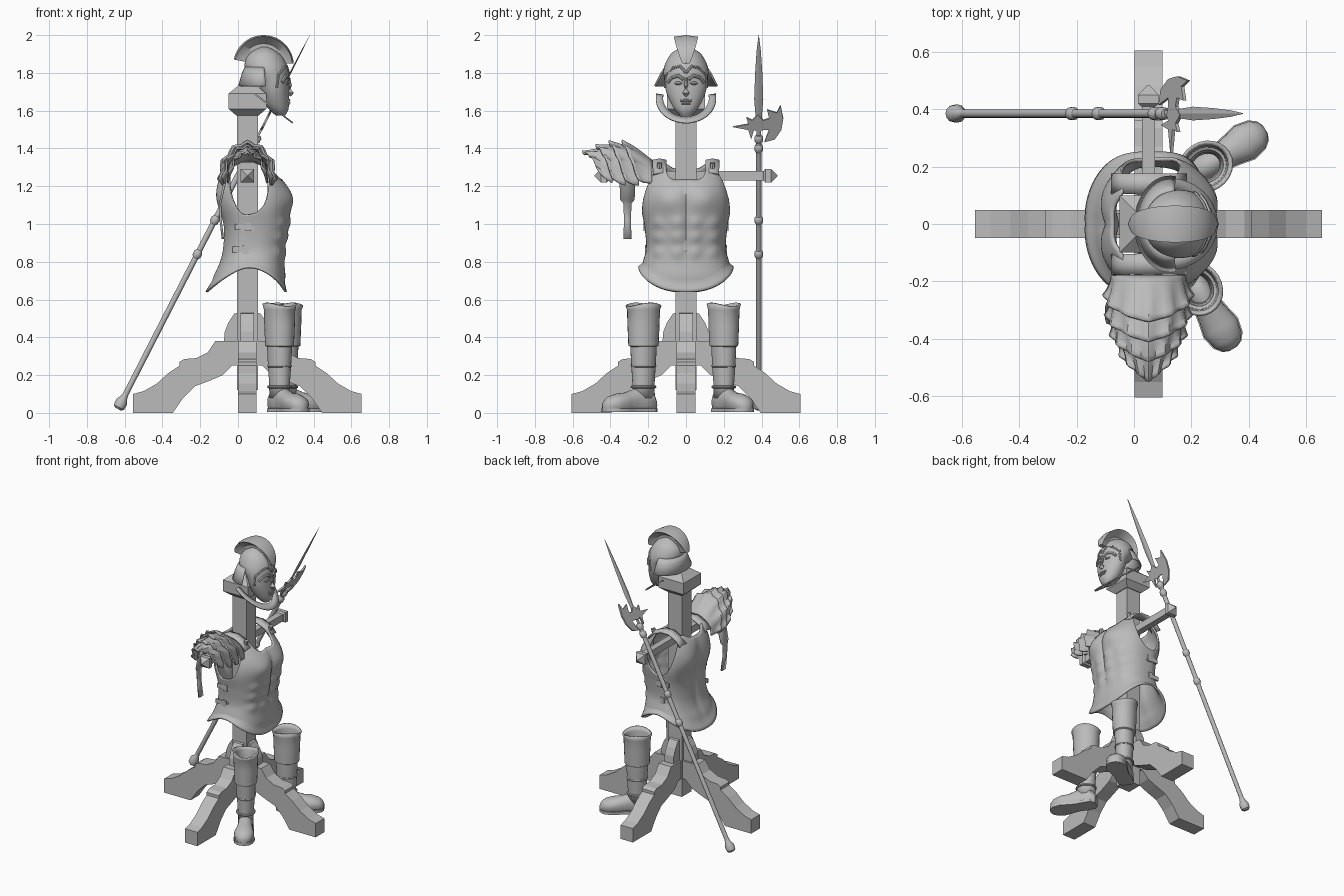
import bpy, bmesh
from math import sin, cos, pi, radians, exp
from mathutils import Vector, Matrix

if "Cube" in bpy.data.objects:
    bpy.data.objects.remove(bpy.data.objects["Cube"])

grey = bpy.data.materials.new("plain_grey")
grey.use_nodes = True
grey.diffuse_color = (0.5, 0.5, 0.5, 1)
grey.node_tree.nodes["Principled BSDF"].inputs["Base Color"].default_value = grey.diffuse_color


def finish(name, bm, smooth=True, thick=0, matrix=None):
    bmesh.ops.recalc_face_normals(bm, faces=bm.faces)
    mesh = bpy.data.meshes.new(name)
    bm.to_mesh(mesh)
    bm.free()
    mesh.materials.append(grey)
    ob = bpy.data.objects.new(name, mesh)
    bpy.context.collection.objects.link(ob)
    if matrix:
        ob.matrix_world = matrix
    if thick:
        mod = ob.modifiers.new("thickness", "SOLIDIFY")
        mod.thickness, mod.offset = thick, 0
    if smooth:
        bpy.ops.object.select_all(action="DESELECT")
        ob.select_set(True)
        bpy.context.view_layer.objects.active = ob
        bpy.ops.object.shade_smooth_by_angle(angle=radians(40))
    return ob


def loft(name, rings, closed=True, caps=True, **kw):
    """Skin a list of point rings."""
    bm = bmesh.new()
    rows = [[bm.verts.new(p) for p in r] for r in rings]
    n = len(rows[0])
    for a, b in zip(rows, rows[1:]):
        for i in range(n if closed else n - 1):
            j = (i + 1) % n
            bm.faces.new((a[i], a[j], b[j], b[i]))
    if closed and caps:
        bm.faces.new(rows[0])
        bm.faces.new(rows[-1])
    return finish(name, bm, **kw)


def box(name, size, at, rot=None):
    bm = bmesh.new()
    bmesh.ops.create_cube(bm, size=1)
    bmesh.ops.scale(bm, vec=size, verts=bm.verts)
    m = Matrix.Translation(at) @ (rot or Matrix())
    return finish(name, bm, smooth=False, matrix=m)


def tube(name, pts, radius, steps=8):
    """Round bar through points, with one radius or one per point."""
    pts = [Vector(p) for p in pts]
    rad = radius if isinstance(radius, list) else [radius] * len(pts)
    rings = []
    for i, p in enumerate(pts):
        d = pts[min(i + 1, len(pts) - 1)] - pts[max(i - 1, 0)]
        q = d.to_track_quat("Z", "Y")
        rings.append([p + q @ Vector((rad[i] * cos(a), rad[i] * sin(a), 0))
                      for a in (2 * pi * k / steps for k in range(steps))])
    return loft(name, rings)


def table(rows, t):
    """Smooth interpolation of rows keyed by their first entry."""
    t = min(max(t, rows[0][0]), rows[-1][0])
    k = max(i for i in range(len(rows) - 1) if rows[i][0] <= t)
    a, b = rows[k], rows[k + 1]
    p, q = rows[max(k - 1, 0)], rows[min(k + 2, len(rows) - 1)]
    h, out = b[0] - a[0], []
    s = (t - a[0]) / h
    for c in range(1, len(a)):
        m = (b[c] - p[c]) / (b[0] - p[0]) * h
        n = (q[c] - a[c]) / (q[0] - a[0]) * h
        d = b[c] - a[c]
        out.append(a[c] + s * (m + s * (3 * d - 2 * m - n + s * (m + n - 2 * d))))
    return out


def square(half, z, x=0.05):
    return [(x + half * i, half * j, z) for i, j in ((-1, -1), (1, -1), (1, 1), (-1, 1))]


# Stand: post with a faceted head, crossbar and four scrolled legs
loft("post", [square(.055, .12), square(.055, 1.6)], smooth=False)
loft("post_head", [square(h, z) for h, z in
     ((.06, 1.575), (.1, 1.61), (.1, 1.69), (.003, 1.77))], smooth=False)
box("crossbar", (.045, .88, .05), (.05, 0, 1.255))
for side, label in ((1, "left"), (-1, "right")):
    ends = ((.025, .41), (.036, .42), (.036, .45), (.003, .485))
    loft("crossbar_cap_" + label, [[(.05 + h * i, side * y, 1.255 + h * j) for i, j in
         ((-1, -1), (1, -1), (1, 1), (-1, 1))] for h, y in ends], smooth=False)

leg_outline = [(.605, 0), (.605, .1), (.55, .115), (.48, .155), (.42, .21), (.36, .25),
               (.36, .27), (.335, .285), (.27, .29), (.21, .32), (.17, .38), (.03, .38),
               (.03, .25), (.08, .25), (.13, .2), (.2, .17), (.28, .14), (.34, .08), (.395, 0)]
top_outline = [(.03, .37), (.125, .37), (.12, .43), (.1, .48), (.07, .525), (.03, .535)]
for k in range(4):
    m = Matrix.Translation((.05, 0, 0)) @ Matrix.Rotation(k * pi / 2, 4, "Z")
    for name, outline, w in (("leg", leg_outline, .049), ("leg_top", top_outline, .036)):
        loft(f"{name}_{k}", [[(r, s, z) for r, z in outline] for s in (-w, w)],
             smooth=False, matrix=m)

# Muscled breastplate: height, front x, back x, half width
body = [(.64, .235, -.15, .25), (.72, .245, -.125, .243), (.8, .24, -.09, .222),
        (.87, .24, -.075, .205), (.98, .258, -.07, .213), (1.1, .272, -.095, .232),
        (1.18, .262, -.1, .222), (1.25, .215, -.09, .2), (1.33, .14, -.05, .165)]
top_edge = [(0, 1.235), (20, 1.24), (40, 1.315), (60, 1.25), (75, 1.1), (95, 1.05),
            (115, 1.12), (132, 1.29), (145, 1.315), (165, 1.29), (180, 1.285)]


def bump(y, z, cy, cz, ry, rz):
    return exp(-((abs(y) - cy) / ry) ** 2 - ((z - cz) / rz) ** 2)


def body_point(a, z):
    front, back, w = table(body, z)
    c, s = cos(a), sin(a)
    reach = front - .06 if c > 0 else .06 - back
    x = .06 + reach * (1 if c > 0 else -1) * abs(c) ** .75
    y = w * (1 if s > 0 else -1) * abs(s) ** .85
    if c > 0:
        out = .02 * bump(y, z, .085, 1.13, .07, .06) - .012 * bump(y, z, 0, 1.05, .018, .2)
        for row in (.85, .93, 1.005):
            out += .013 * bump(y, z, .045, row, .032, .03) + .01 * bump(y, z, .14, row, .03, .025)
    else:
        out = .015 * bump(y, z, .09, 1.15, .07, .08) - .012 * bump(y, z, 0, 1, .025, .25)
    return (x + out * c, y + out * s, z)


rings = []
for v in range(37):
    ring = []
    for k in range(96):
        a = 2 * pi * k / 96
        low = .77 - .13 * abs(cos(a)) ** 1.5
        high = table(top_edge, abs((k * 3.75 + 180) % 360 - 180))[0]
        x, y, z = body_point(a, low + (high - low) * v / 36)
        lip = .018 * max(0, 1 - v / 3)
        ring.append((x + lip * cos(a), y + lip * sin(a), z))
    rings.append(ring)
loft("breastplate", rings, caps=False, thick=.012)

for side, label in ((1, "left"), (-1, "right")):
    # Shoulder straps, side straps and buckles
    path = [(.18, 1.27), (.14, 1.315), (.08, 1.34), (.02, 1.34), (-.04, 1.31), (-.075, 1.27)]
    loft("shoulder_strap_" + label, [[(x, side * y, z - abs(y - .14) * .2)
         for y in (.105, .14, .175)] for x, z in path], closed=False, thick=.014)
    tube("strap_stud_" + label, [(.155, side * .14, 1.29), (.165, side * .14, 1.325)], .014)
    for z, x in ((.985, .035), (.865, .02)):
        w = table(body, z)[2]
        box(f"side_strap_{label}_{z}", (.1, .012, .03), (x, side * w, z))
        box(f"buckle_{label}_{z}", (.03, .024, .045), (x + .02, side * w, z))

# Layered shoulder guard: outward y, crown height, half width, drop
guard = [(.18, 1.335, .125, .12), (.28, 1.4, .135, .19), (.38, 1.42, .125, .19),
         (.46, 1.41, .095, .14), (.55, 1.375, .04, .06)]
for i in range(4):
    start, end = .18 + .07 * i, .34 + .07 * i
    rings = []
    for v in range(9):
        ring = []
        for k in range(25):
            u = k / 12 - 1
            y = start + (end - start) * v / 8 - .09 * abs(u) ** 1.3 * v / 8
            crown, w, drop = table(guard, y)
            lift = .018 * (v / 8) ** 3 - .006 * i + .008 * cos(6 * pi * u) * v / 8
            ring.append((.05 + (w + lift) * sin(u * pi / 2), -y, crown + lift - drop * abs(u) ** 1.8))
        rings.append(ring)
    loft(f"shoulder_guard_plate_{i}", rings, closed=False, thick=.01)
strap = [(-.02, 1.32, .04), (-.07, 1.22, .042), (-.09, 1.13, .038), (-.095, 1.11, .022),
         (-.092, 1.02, .018), (-.08, .92, .022)]
loft("hanging_strap", [[(x, -.31 - w, z), (x, -.31 + w, z)] for x, z, w in strap],
     closed=False, thick=.012)

# Helmet with a face mask: height, back x, front x, half width
mask = [(1.575, .2, .25, .03), (1.6, .17, .265, .055), (1.64, .14, .27, .08),
        (1.7, .12, .27, .105), (1.76, .1, .268, .115), (1.82, .04, .265, .118),
        (1.87, .04, .245, .1), (1.91, .07, .21, .07), (1.937, .12, .16, .02)]


def mask_point(a, z):
    back, front, w = table(mask, z)
    return ((back + front) / 2 + (front - back) / 2 * cos(a), w * sin(a), z)


def on_face(y, z, out=0):
    back, front, w = table(mask, z)
    return ((back + front) / 2 + (front - back) / 2 * max(0, 1 - (y / w) ** 2) ** .5 + out, y, z)


loft("helmet_mask", [[mask_point(2 * pi * k / 40, 1.575 + .362 * v / 28) for k in range(40)]
                     for v in range(29)])
tube("nose", [on_face(0, 1.775), on_face(0, 1.73, .005), on_face(0, 1.695, .008),
              on_face(0, 1.68)], [.008, .011, .018, .01])
tube("upper_lip", [on_face(y, 1.655 - abs(y) * .1) for y in (-.03, -.012, 0, .012, .03)], .007)
tube("lower_lip", [on_face(y, 1.64) for y in (-.022, 0, .022)], .008)
for side, label in ((1, "left"), (-1, "right")):
    tube("brow_" + label, [on_face(side * y, z) for y, z in
         ((.012, 1.765), (.04, 1.785), (.075, 1.775), (.095, 1.75))], .01)
    tube("eye_" + label, [on_face(side * y, 1.745) for y in (.022, .034, .05, .064)],
         [.003, .009, .009, .003])
    tube("helmet_peak_" + label, [on_face(side * y, z) for y, z in
         ((0, 1.8), (.03, 1.835), (.07, 1.825), (.105, 1.79), (.108, 1.72))], .008)

# Neck flare behind, collar under the chin, and crest
arc = [radians(80 + 8 * k) for k in range(26)]
loft("neck_flare", [[(.125 + rx * cos(a), ry * sin(a), z) for a in arc] for rx, ry, z in
     ((.085, .11, 1.83), (.1, .13, 1.8), (.12, .165, 1.73))], closed=False, thick=.008)
arc = [radians(-100 + 8 * k) for k in range(26)]
loft("chin_collar", [[(.12 + .17 * f * cos(a), .16 * f * sin(a), 1.665 - .13 * f * cos(a))
     for a in arc] for f in (.76, .88, 1)], closed=False, thick=.008)
rings = []
for k in range(25):
    a = radians(4 + 165 * k / 24)
    w = .006 + .058 * sin(pi * (k + 1) / 26) ** .7
    rings.append([(.135 + r * cos(a), y, 1.84 + r * sin(a)) for r, y in
                  ((.085, -.012), (.115, -.014), (.152, -w), (.16, 0),
                   (.152, w), (.115, .014), (.085, .012))])
loft("helmet_crest", rings)

# Boots: shaft (height, radius along, radius across), foot (along, half width, height)
shaft = [(.07, .058, .046), (.15, .056, .048), (.25, .062, .055), (.345, .068, .06),
         (.35, .078, .07), (.46, .082, .074), (.54, .085, .076), (.575, .094, .083)]
foot = [(-.07, .025, .07), (-.045, .048, .11), (.01, .05, .13), (.06, .046, .12), (.11, .055, .1),
        (.16, .066, .095), (.21, .055, .08), (.235, .035, .06), (.245, .012, .04)]
turn = [2 * pi * k / 24 for k in range(24)]
for label, x, y, angle in (("left", .25, .2, 32), ("right", .22, -.225, -59)):
    m = Matrix.Translation((x, y, .008)) @ Matrix.Rotation(radians(angle), 4, "Z")
    loft("boot_shaft_" + label, [[(rx * cos(a), ry * sin(a), z - .02 * (z > .57) * cos(a) ** 2)
         for a in turn] for z, rx, ry in shaft], caps=False, thick=.01, matrix=m)
    loft("boot_foot_" + label, [[(d, w * cos(a), h * (.5 + .5 * sin(a)) if sin(a) > 0 else
         h * .5 * (1 - abs(sin(a)) ** .4)) for a in turn] for d, w, h in foot], matrix=m)
    rim = [(d, w + .004) for d, w, h in foot] + [(d, -w - .004) for d, w, h in reversed(foot)]
    loft("boot_sole_" + label, [[(d, w, z) for d, w in rim] for z in (-.004, .016)], matrix=m)
    for z in (.13, .24):
        tube(f"boot_strap_{label}_{z}", [(.062 * cos(a), .056 * sin(a), z) for a in turn + [0]], .008)\
            .matrix_world = m

# Halberd leaning on the crossbar
def lean(z, y=.385, off=0):
    return Vector((-.62 + (z - .05) / 1.95 - .89 * off, y, z + .456 * off))


tube("halberd_shaft", [lean(.05), lean(1.46)], .015, 12)
tube("halberd_butt", [lean(z) for z in (.02, .03, .06, .08, .1)], [.018, .03, .032, .02, .015], 12)
for z in (.84, 1.02, 1.4, 1.45):
    tube(f"halberd_collar_{z}", [lean(z + d) for d in (-.02, -.01, .01, .02)], [.015, .023, .023, .015], 12)
blade = [(1.44, .014), (1.5, .012), (1.56, .016), (1.66, .024), (1.8, .019), (1.92, .011), (2, .001)]
loft("halberd_spike", [[lean(z, .385 - w), lean(z, off=.25 * w), lean(z, .385 + w),
     lean(z, off=-.25 * w)] for z, w in blade], smooth=False)
axe = [(.38, 1.49), (.41, 1.5), (.44, 1.5), (.415, 1.435), (.47, 1.45), (.505, 1.5), (.515, 1.56),
       (.5, 1.63), (.48, 1.59), (.43, 1.605), (.44, 1.56), (.41, 1.55), (.38, 1.58), (.35, 1.55),
       (.32, 1.565), (.33, 1.53), (.25, 1.515), (.33, 1.5), (.345, 1.45), (.36, 1.5)]
loft("halberd_axe", [[lean(z, y, o) for y, z in axe] for o in (-.006, .006)], smooth=False)
